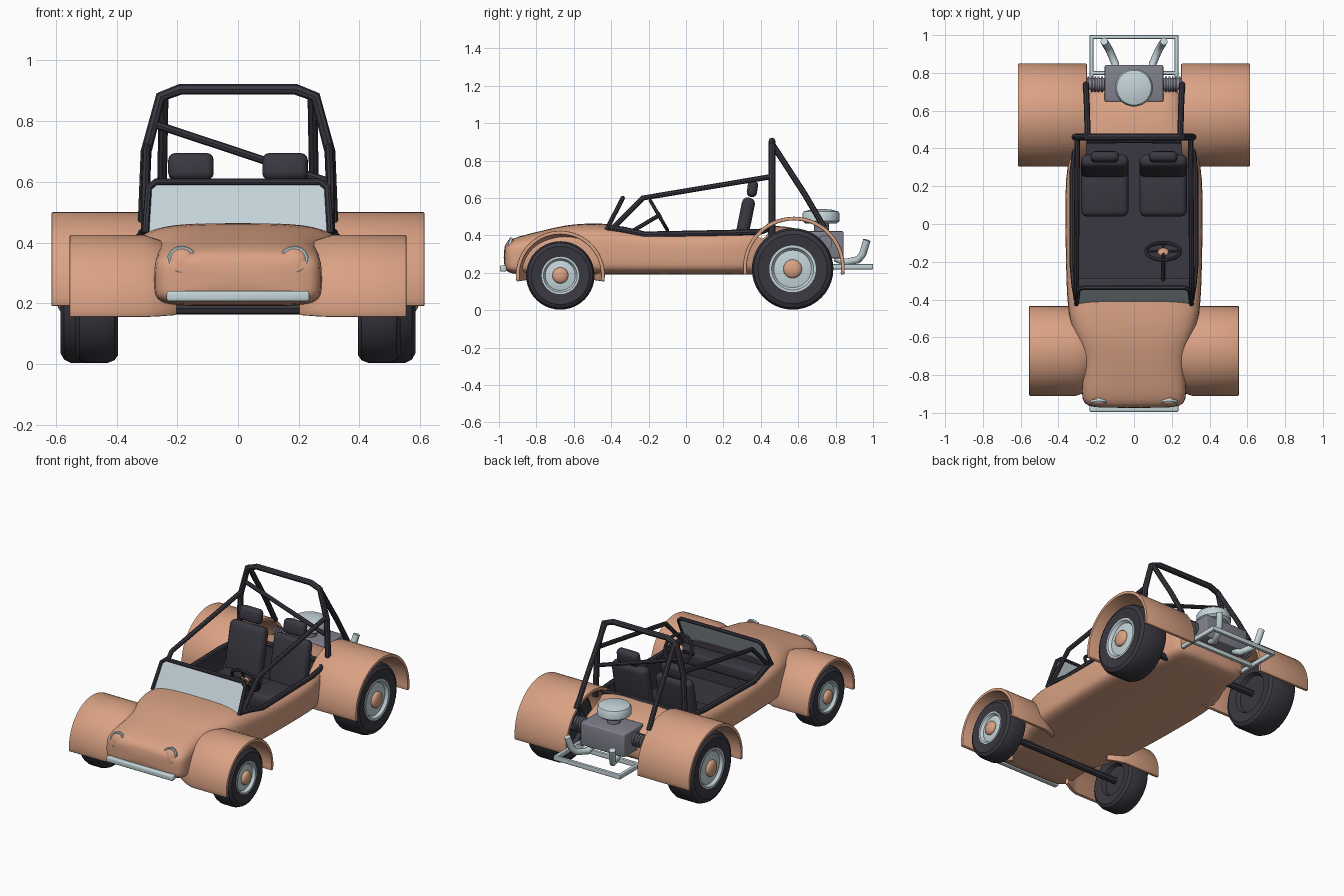
import bpy, bmesh
from math import sin, cos, pi, radians
from mathutils import Vector, Matrix

cube = bpy.data.objects.get("Cube")
if cube:
    bpy.data.objects.remove(cube, do_unlink=True)


def material(name, rgb):
    m = bpy.data.materials.new(name)
    m.use_nodes = True
    m.diffuse_color = (*rgb, 1)
    m.node_tree.nodes["Principled BSDF"].inputs["Base Color"].default_value = (*rgb, 1)
    return m


PAINT = material("copper paint", (0.70, 0.36, 0.23))
BLACK = material("soft black", (0.042, 0.039, 0.052))
CHROME = material("pale chrome", (0.56, 0.67, 0.70))
GREY = material("engine grey", (0.22, 0.22, 0.27))
GLASS = material("windscreen glass", (0.55, 0.65, 0.69))


def finish(ob, angle=40):
    # Apply modifiers, then smooth with sharp edges kept
    bpy.ops.object.select_all(action="DESELECT")
    ob.select_set(True)
    bpy.context.view_layer.objects.active = ob
    bpy.ops.object.convert(target="MESH")
    bpy.ops.object.shade_smooth_by_angle(angle=radians(angle))
    return ob


def add(name, bm, *mats):
    bmesh.ops.recalc_face_normals(bm, faces=bm.faces)
    me = bpy.data.meshes.new(name)
    bm.to_mesh(me)
    bm.free()
    for m in mats:
        me.materials.append(m)
    ob = bpy.data.objects.new(name, me)
    bpy.context.collection.objects.link(ob)
    return ob


def bevel(ob, width, segments=3):
    b = ob.modifiers.new("bevel", "BEVEL")
    b.width, b.segments = width, segments
    return ob


def box(name, mat, center, size, round_by=0.01, tilt=0):
    bm = bmesh.new()
    bmesh.ops.create_cube(bm, size=1, matrix=Matrix.Translation(center)
                          @ Matrix.Rotation(tilt, 4, "X") @ Matrix.Diagonal((*size, 1)))
    return finish(bevel(add(name, bm, mat), round_by))


def tube(name, mat, pts, r=0.015, loop=False, sides=2):
    cu = bpy.data.curves.new(name, "CURVE")
    cu.dimensions = "3D"
    cu.bevel_depth, cu.bevel_resolution, cu.use_fill_caps = r, sides, True
    sp = cu.splines.new("POLY")
    sp.points.add(len(pts) - 1)
    for p, co in zip(sp.points, pts):
        p.co = (*co, 1)
    sp.use_cyclic_u = loop
    cu.materials.append(mat)
    ob = bpy.data.objects.new(name, cu)
    bpy.context.collection.objects.link(ob)
    return finish(ob)


def lathe(name, mat, profile, center, axis, steps=40):
    # Profile is (radius, distance along axis)
    q = Vector(axis).to_track_quat("Z", "Y")
    bm = bmesh.new()
    rings = [[bm.verts.new(Vector(center) + q @ Vector((r * cos(2 * pi * i / steps),
              r * sin(2 * pi * i / steps), h))) for i in range(steps)] for r, h in profile]
    for a, b in zip(rings, rings[1:]):
        for i in range(steps):
            j = (i + 1) % steps
            bm.faces.new((a[i], a[j], b[j], b[i]))
    bm.faces.new(rings[0])
    bm.faces.new(rings[-1])
    return finish(add(name, bm, mat), 35)


def dome(r, h, base=0.0):
    return [(r * cos(a), base + h * sin(a)) for a in (0, 0.35, 0.7, 1.05, 1.4)]


def mirror(pts):
    return pts + [(-x, y, z) for x, y, z in reversed(pts)]


def spow(v, n):
    return (abs(v) ** (2 / n)) * (1 if v >= 0 else -1)


# Body shell: stations of (y, half width, bottom, top)
stations = [(-0.975, 0.22, 0.23, 0.34), (-0.955, 0.265, 0.20, 0.37), (-0.90, 0.283, 0.19, 0.395),
            (-0.75, 0.265, 0.19, 0.43), (-0.65, 0.285, 0.19, 0.455), (-0.54, 0.34, 0.19, 0.465),
            (-0.40, 0.355, 0.19, 0.465), (-0.25, 0.36, 0.19, 0.435), (0.0, 0.365, 0.19, 0.43),
            (0.25, 0.365, 0.19, 0.435), (0.38, 0.34, 0.19, 0.45), (0.47, 0.285, 0.19, 0.455),
            (0.60, 0.255, 0.19, 0.44), (0.69, 0.25, 0.20, 0.40), (0.72, 0.23, 0.22, 0.36)]
bm = bmesh.new()
rings = []
for y, w, lo, hi in stations:
    ring = []
    for i in range(32):
        a = 2 * pi * (i + 0.5) / 32
        n = 3.6 if sin(a) > 0 else 6
        ring.append(bm.verts.new((w * spow(cos(a), n), y,
                                  (lo + hi) / 2 + (hi - lo) / 2 * spow(sin(a), n))))
    rings.append(ring)
for a, b in zip(rings, rings[1:]):
    for i in range(32):
        j = (i + 1) % 32
        bm.faces.new((a[i], a[j], b[j], b[i]))
bm.faces.new(rings[0])
bm.faces.new(rings[-1])
body = add("body_shell", bm, PAINT, BLACK)
body.modifiers.new("smooth", "SUBSURF").levels = 1

# Cockpit opening, lined in black
bm = bmesh.new()
bmesh.ops.create_cube(bm, size=1, matrix=Matrix.Translation((0, 0.02, 0.51))
                      @ Matrix.Diagonal((0.63, 0.84, 0.58, 1)))
upright = [e for e in bm.edges if abs(e.verts[0].co.z - e.verts[1].co.z) > 0.1]
bmesh.ops.bevel(bm, geom=upright, offset=0.05, segments=4, profile=0.5, affect="EDGES")
for f in bm.faces:
    f.material_index = 1
cutter = add("cockpit_cutter", bm, PAINT, BLACK)
cutter.hide_render = True
cut = body.modifiers.new("cockpit", "BOOLEAN")
cut.operation, cut.solver, cut.object = "DIFFERENCE", "EXACT", cutter
finish(body)
bpy.data.objects.remove(cutter, do_unlink=True)

# Cockpit trim and dashboard
side = [(0, 0.445, 0.45), (0.25, 0.44, 0.435), (0.31, 0.40, 0.42), (0.325, 0.28, 0.415),
        (0.325, -0.22, 0.405), (0.315, -0.33, 0.43), (0.30, -0.41, 0.44)]
tube("cockpit_trim", BLACK, [(-x, y, z) for x, y, z in reversed(side[1:])] + side, 0.016)
box("dashboard", BLACK, (0, -0.345, 0.385), (0.60, 0.12, 0.08), 0.02)

# Windscreen and frame
frame = [(0.305, -0.425, 0.43), (0.295, -0.348, 0.58), (0.27, -0.338, 0.60)]
tube("windscreen_frame", BLACK, mirror(frame), 0.012)
bm = bmesh.new()
bm.faces.new([bm.verts.new(p) for p in mirror([(0.30, -0.425, 0.43), (0.29, -0.348, 0.58),
                                               (0.27, -0.338, 0.598)])])
glass = add("windscreen_glass", bm, GLASS)
glass.modifiers.new("thickness", "SOLIDIFY").thickness = 0.006
finish(glass)

# Roll cage
tube("main_hoop", BLACK, mirror([(0.315, 0.46, 0.40), (0.303, 0.46, 0.70), (0.255, 0.46, 0.88),
                                 (0.19, 0.46, 0.905)]), 0.018)
tube("hoop_diagonal", BLACK, [(-0.275, 0.46, 0.79), (0.30, 0.46, 0.60)], 0.013)
for s, label in ((1, "left"), (-1, "right")):
    tube(label + "_cage_rail", BLACK, [(s * 0.305, -0.40, 0.43), (s * 0.305, -0.23, 0.60),
                                       (s * 0.30, 0.46, 0.715)], 0.014)
    tube(label + "_rear_brace", BLACK, [(s * 0.245, 0.46, 0.89), (s * 0.25, 0.635, 0.62),
                                        (s * 0.255, 0.74, 0.44)], 0.016)

    # Seats
    x = s * 0.155
    box(label + "_seat_cushion", BLACK, (x, 0.17, 0.275), (0.25, 0.26, 0.11), 0.03)
    box(label + "_seat_back", BLACK, (x, 0.305, 0.43), (0.25, 0.07, 0.35), 0.03, -0.2)
    box(label + "_headrest", BLACK, (x, 0.355, 0.65), (0.15, 0.055, 0.09), 0.024, -0.15)

    # Headlights
    lamp, aim = Vector((s * 0.185, -0.95, 0.342)), Vector((0, -1, 0.3)).normalized()
    lathe(label + "_headlight", PAINT, [(0.04, -0.09), (0.042, 0)] + dome(0.04, 0.015), lamp, aim, 24)
    lathe(label + "_headlight_ring", CHROME, [(0.038, -0.01), (0.049, -0.008), (0.049, 0.004),
                                              (0.044, 0.009), (0.038, 0.006)], lamp - aim * 0.002, aim, 24)

    # Wheels: y, radius, inner x, outer x, rim radius, hub radius
    for end, y, r, x0, x1, rim, hub in (("front", -0.672, 0.183, 0.395, 0.535, 0.10, 0.043),
                                        ("rear", 0.57, 0.218, 0.395, 0.585, 0.125, 0.05)):
        c, ax, w = (s * x0, y, r + 0.003), (s, 0, 0), x1 - x0
        name = label + "_" + end
        lathe(name + "_tyre", BLACK, [(rim * 0.9, 0.03), (rim, 0.008), (r * 0.85, 0), (r * 0.95, 0.012),
              (r, 0.035), (r, w - 0.035), (r * 0.95, w - 0.012), (r * 0.85, w), (rim, w - 0.008),
              (rim * 0.9, w - 0.03)], c, ax)
        lathe(name + "_rim", CHROME, [(rim * 0.98, w - 0.03), (rim, w - 0.003), (rim * 0.9, w - 0.003),
              (rim * 0.8, w - 0.02), (hub, w - 0.012)], c, ax)
        lathe(name + "_hubcap", PAINT, [(hub, w - 0.02)] + dome(hub, 0.02, w - 0.006), c, ax, 24)

    # Fenders: arched sheets swept over each wheel
    for end, cy, cz, rows, a0, a1 in (
            ("front", -0.672, 0.187, [(0.20, 0.19), (0.26, 0.222), (0.31, 0.238), (0.555, 0.238)], -8, 188),
            ("rear", 0.577, 0.228, [(0.25, 0.272), (0.615, 0.272)], -8, 188)):
        bm = bmesh.new()
        grid = []
        for x, r in rows:
            arc = [radians(a0 + (a1 - a0) * i / 32) for i in range(33)]
            grid.append([bm.verts.new((s * x, cy + r * cos(a), cz + r * sin(a))) for a in arc])
        for a, b in zip(grid, grid[1:]):
            for i in range(32):
                bm.faces.new((a[i], a[i + 1], b[i + 1], b[i]))
        bmesh.ops.recalc_face_normals(bm, faces=bm.faces)
        bm.faces.ensure_lookup_table()
        f = bm.faces[8]
        out = f.normal.dot(f.calc_center_median() - Vector((f.calc_center_median().x, cy, cz))) > 0
        ob = add(label + "_" + end + "_fender", bm, PAINT)
        sol = ob.modifiers.new("thickness", "SOLIDIFY")
        sol.thickness, sol.offset = 0.02, (-1 if out else 1)
        finish(bevel(ob, 0.005, 2))

    # Finned cylinders and exhaust pipes
    lathe(label + "_cylinder", GREY, [(0.032, 0), (0.032, 0.10)], (s * 0.15, 0.74, 0.36), (s, 0, 0), 20)
    for i in range(5):
        lathe(f"{label}_cooling_fin_{i + 1}", GREY, [(0.042, 0), (0.042, 0.009)],
              (s * (0.165 + 0.018 * i), 0.74, 0.36), (s, 0, 0), 20)
    tube(label + "_exhaust", CHROME, [(s * 0.09, 0.80, 0.28), (s * 0.10, 0.85, 0.255), (s * 0.13, 0.92, 0.27),
                                      (s * 0.145, 0.945, 0.30), (s * 0.158, 0.967, 0.375)], 0.02, sides=4)

# Axles
for name, y, z in (("front_axle", -0.672, 0.182), ("rear_axle", 0.57, 0.22)):
    tube(name, BLACK, [(-0.42, y, z), (0.42, y, z)], 0.02)

# Steering wheel and column
hub, axis = Vector((0.155, -0.145, 0.507)), Vector((0, 0.155, 0.09)).normalized()
q = axis.to_track_quat("Z", "Y")
rim_pts = [hub + q @ Vector((0.09 * cos(2 * pi * i / 28), 0.09 * sin(2 * pi * i / 28), 0)) for i in range(28)]
tube("steering_wheel_rim", BLACK, rim_pts, 0.01, True)
for i in range(4):
    tube(f"steering_spoke_{i + 1}", BLACK, [hub, rim_pts[7 * i]], 0.007)
lathe("steering_hub", PAINT, [(0.03, -0.01)] + dome(0.03, 0.012), hub, axis, 20)
tube("steering_column", BLACK, [hub, (0.155, -0.30, 0.415)], 0.011)

# Engine, carburettor neck and air cleaner
box("engine_block", GREY, (0, 0.745, 0.35), (0.31, 0.195, 0.145), 0.008)
lathe("carburettor_neck", GREY, [(0.04, 0), (0.04, 0.06)], (0, 0.725, 0.415), (0, 0, 1), 24)
lathe("air_cleaner", CHROME, [(0.085, 0), (0.1, 0.012), (0.1, 0.05), (0.092, 0.063), (0.06, 0.072),
                              (0.02, 0.076)], (0, 0.722, 0.465), (0, 0, 1))

# Bumpers
box("front_bumper", CHROME, (0, -0.977, 0.223), (0.47, 0.035, 0.034), 0.008)
box("rear_bumper_bar", CHROME, (0, 0.99, 0.233), (0.47, 0.02, 0.028), 0.004)
box("rear_bumper_cross_bar", CHROME, (0, 0.80, 0.233), (0.46, 0.02, 0.028), 0.004)
for s, label in ((1, "left"), (-1, "right")):
    box(label + "_bumper_arm", CHROME, (s * 0.225, 0.85, 0.233), (0.02, 0.28, 0.028), 0.004)
